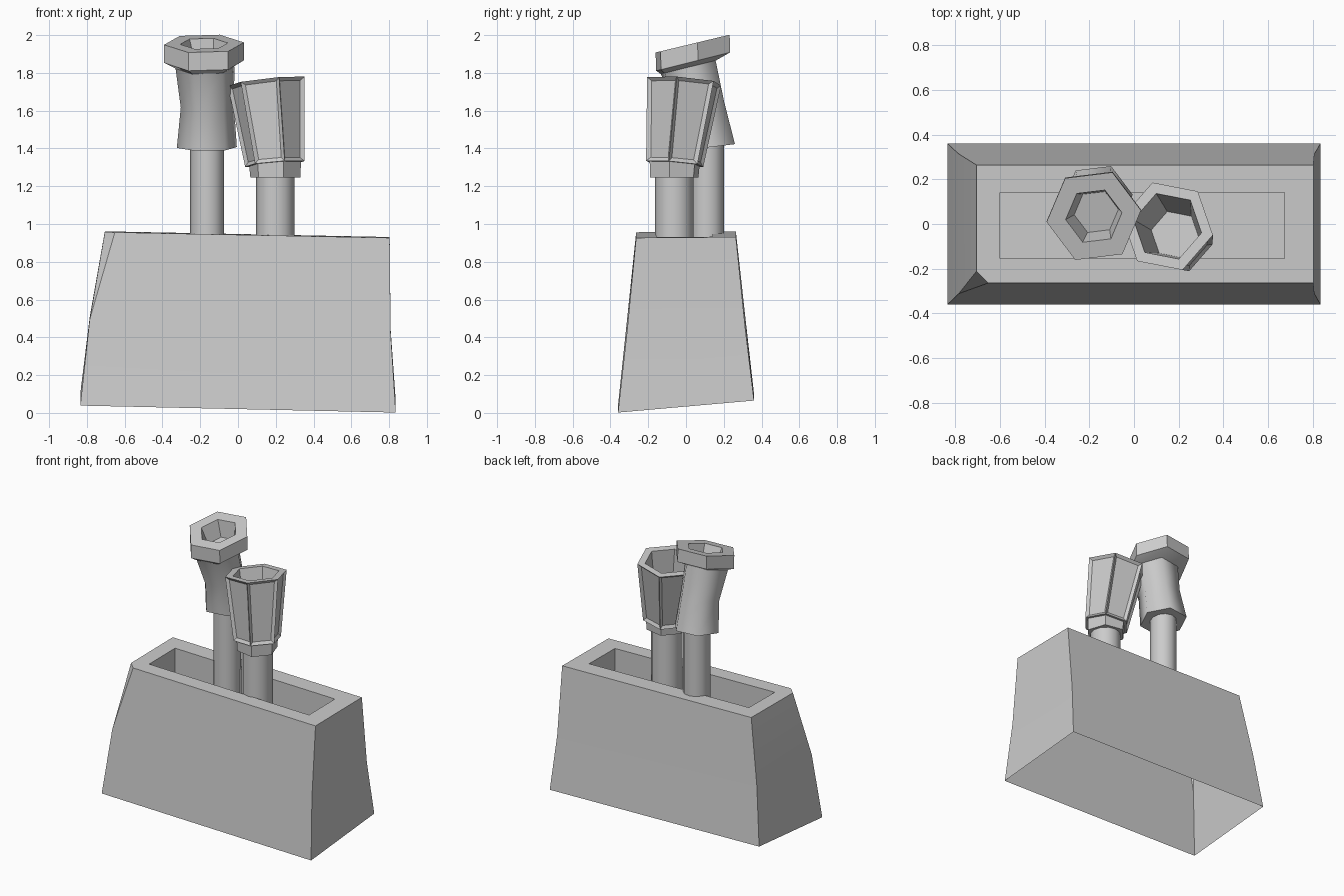
import bpy, bmesh
from math import cos, sin, radians

if "Cube" in bpy.data.objects:
    bpy.data.objects.remove(bpy.data.objects["Cube"])


def ring(cx, cy, cz, r, n=6, turn=0, gx=0, gy=0):
    """Regular polygon ring; gx, gy tilt it by a slope in x and y."""
    pts = []
    for i in range(n):
        a = radians(turn) + radians(360) * i / n
        dx, dy = r * cos(a), r * sin(a)
        pts.append((cx + dx, cy + dy, cz + gx * dx + gy * dy))
    return pts


def loft(name, rings, cap_start=True, cap_end=True, angle=35, panel_row=None):
    """Skin consecutive rings; optionally recess the faces of one row."""
    bm = bmesh.new()
    rows = [[bm.verts.new(p) for p in r] for r in rings]
    n = len(rows[0])
    panels = []
    for k, (a, b) in enumerate(zip(rows, rows[1:])):
        for i in range(n):
            j = (i + 1) % n
            f = bm.faces.new((a[i], a[j], b[j], b[i]))
            if k == panel_row:
                panels.append(f)
    if cap_start:
        bm.faces.new(rows[0][::-1])
    if cap_end:
        bm.faces.new(rows[-1])
    bmesh.ops.remove_doubles(bm, verts=bm.verts[:], dist=0.0005)
    bmesh.ops.recalc_face_normals(bm, faces=bm.faces[:])
    if panels:
        bmesh.ops.inset_individual(bm, faces=panels, thickness=0.028, depth=-0.015)
    me = bpy.data.meshes.new(name)
    bm.to_mesh(me)
    bm.free()
    ob = bpy.data.objects.new(name, me)
    bpy.context.collection.objects.link(ob)
    bpy.ops.object.select_all(action='DESELECT')
    ob.select_set(True)
    bpy.context.view_layer.objects.active = ob
    bpy.ops.object.shade_smooth_by_angle(angle=radians(angle))
    return ob


# Stack base: open below, recessed trough on top, clipped front-left corner
def box_ring(x0, x1, y0, y1, z, clip=0.0, gx=0.0, gy=0.0):
    xy = [(x0 + clip, y0), (x1, y0), (x1, y1), (x0, y1), (x0, y0 + clip)]
    return [(x, y, z + gx * x + gy * y) for x, y in xy]


loft("stack_base", [
    box_ring(-0.835, 0.835, -0.36, 0.36, 0.052, gx=-0.022, gy=0.088),
    box_ring(-0.785, 0.808, -0.312, 0.314, 0.47, gx=-0.04, gy=0.02),
    box_ring(-0.705, 0.803, -0.264, 0.264, 0.945, clip=0.053, gx=-0.02, gy=0.008),
    box_ring(-0.60, 0.675, -0.155, 0.14, 0.945, gx=-0.02, gy=0.008),
    box_ring(-0.60, 0.675, -0.155, 0.14, 0.65),
], cap_start=False, angle=20)

# Left pot: pipe, leaning neck, tilted hexagonal cap with a hole
loft("left_pipe", [ring(-0.163, 0.112, 0.65, 0.09, 12), ring(-0.163, 0.112, 1.42, 0.09, 12)])
loft("left_neck", [
    ring(-0.165, 0.112, 1.405, 0.16, turn=7, gy=0.12),
    ring(-0.162, 0.072, 1.62, 0.142, turn=7, gy=0.18),
    ring(-0.175, 0.012, 1.83, 0.157, turn=7, gy=0.25),
], angle=65)
loft("left_cap", [
    ring(-0.178, 0.012, 1.828, 0.155, turn=7, gy=0.25),
    ring(-0.18, 0.038, 1.86, 0.213, turn=7, gy=0.25),
    ring(-0.18, 0.035, 1.955, 0.213, turn=7, gy=0.24),
    ring(-0.18, 0.035, 1.955, 0.127, turn=7, gy=0.24),
    ring(-0.165, 0.06, 1.80, 0.09, turn=7, gy=0.24),
])

# Right pot: pipe, collar, flared hexagonal pot with recessed panels
loft("right_pipe", [ring(0.198, -0.063, 0.65, 0.102, 12), ring(0.198, -0.063, 1.27, 0.102, 12)])
loft("right_collar", [
    ring(0.198, -0.062, 1.245, 0.135, turn=-11),
    ring(0.196, -0.06, 1.325, 0.14, turn=-11, gx=0.06, gy=-0.05),
])
loft("right_pot", [
    ring(0.195, -0.06, 1.318, 0.16, turn=-11, gx=0.08, gy=-0.08),
    ring(0.15, -0.01, 1.755, 0.207, turn=-11, gx=0.11, gy=-0.08),
    ring(0.15, -0.01, 1.755, 0.155, turn=-11, gx=0.11, gy=-0.08),
    ring(0.185, -0.048, 1.42, 0.11, turn=-11, gx=0.08, gy=-0.08),
], panel_row=0)
